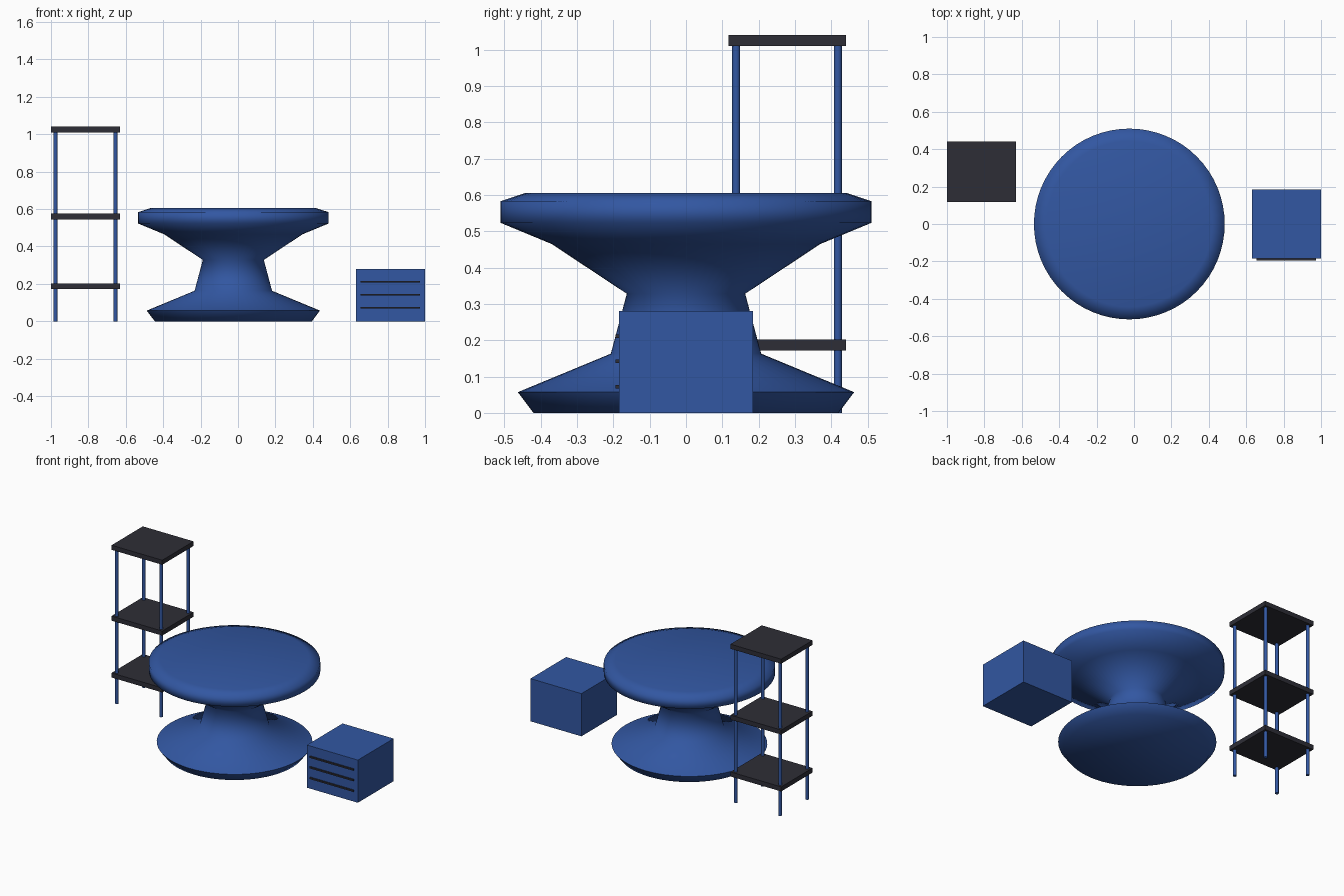
import bpy, bmesh, math
from mathutils import Matrix

if "Cube" in bpy.data.objects:
    bpy.data.objects.remove(bpy.data.objects["Cube"])


def material(name, rgb):
    m = bpy.data.materials.new(name)
    m.diffuse_color = (*rgb, 1)
    m.use_nodes = True
    m.node_tree.nodes["Principled BSDF"].inputs["Base Color"].default_value = m.diffuse_color
    return m


blue = material("blue", (0.032, 0.095, 0.36))
charcoal = material("charcoal", (0.027, 0.027, 0.037))


def finish(name, bm, mat, smooth=None):
    bmesh.ops.recalc_face_normals(bm, faces=bm.faces[:])
    mesh = bpy.data.meshes.new(name)
    bm.to_mesh(mesh)
    bm.free()
    mesh.materials.append(mat)
    ob = bpy.data.objects.new(name, mesh)
    bpy.context.collection.objects.link(ob)
    if smooth:
        bpy.ops.object.select_all(action='DESELECT')
        ob.select_set(True)
        bpy.context.view_layer.objects.active = ob
        bpy.ops.object.shade_smooth_by_angle(angle=math.radians(smooth))
    return ob


def box(name, lo, hi, mat):
    bm = bmesh.new()
    size = [b - a for a, b in zip(lo, hi)]
    mid = [(a + b) / 2 for a, b in zip(lo, hi)]
    bmesh.ops.create_cube(bm, size=1, matrix=Matrix.Translation(mid) @ Matrix.Diagonal((*size, 1)))
    return finish(name, bm, mat)


def lathe(name, profile, centre, mat, sides, smooth):
    """Closed turned solid from (radius, height) points."""
    bm = bmesh.new()
    rings = []
    for r, z in profile:
        rings.append([bm.verts.new((centre[0] + r * math.cos(2 * math.pi * i / sides),
                                    centre[1] + r * math.sin(2 * math.pi * i / sides), z))
                      for i in range(sides)])
    for a, b in zip(rings, rings[1:]):
        for i in range(sides):
            j = (i + 1) % sides
            bm.faces.new((a[i], a[j], b[j], b[i]))
    bm.faces.new(rings[0])
    bm.faces.new(rings[-1])
    return finish(name, bm, mat, smooth)


# Round pedestal table: foot, waist and top in one turned profile
lathe("pedestal_table",
      [(0.42, 0), (0.463, 0.057), (0.207, 0.163), (0.163, 0.328),
       (0.37, 0.465), (0.51, 0.523), (0.51, 0.583), (0.443, 0.605)],
      (-0.025, 0), blue, 64, 75)

# Shelf stand: three boards on four thin poles
for label, z in (("lower", 0.172), ("middle", 0.545), ("upper", 1.01)):
    box(label + "_shelf", (-1.0, 0.117, z), (-0.632, 0.441, z + 0.03), charcoal)
for side, x in (("left", -0.976), ("right", -0.655)):
    for end, y in (("front", 0.138), ("back", 0.418)):
        lathe(f"{end}_{side}_pole", [(0.011, 0), (0.011, 1.015)], (x, y), blue, 16, 40)

# Drawer box with three dark grip strips on the front
box("drawer_box", (0.63, -0.185, 0), (1.0, 0.185, 0.28), blue)
for i, z in enumerate((0.072, 0.142, 0.211)):
    box(f"drawer_strip_{i + 1}", (0.655, -0.194, z - 0.005), (0.972, -0.184, z + 0.005), charcoal)
